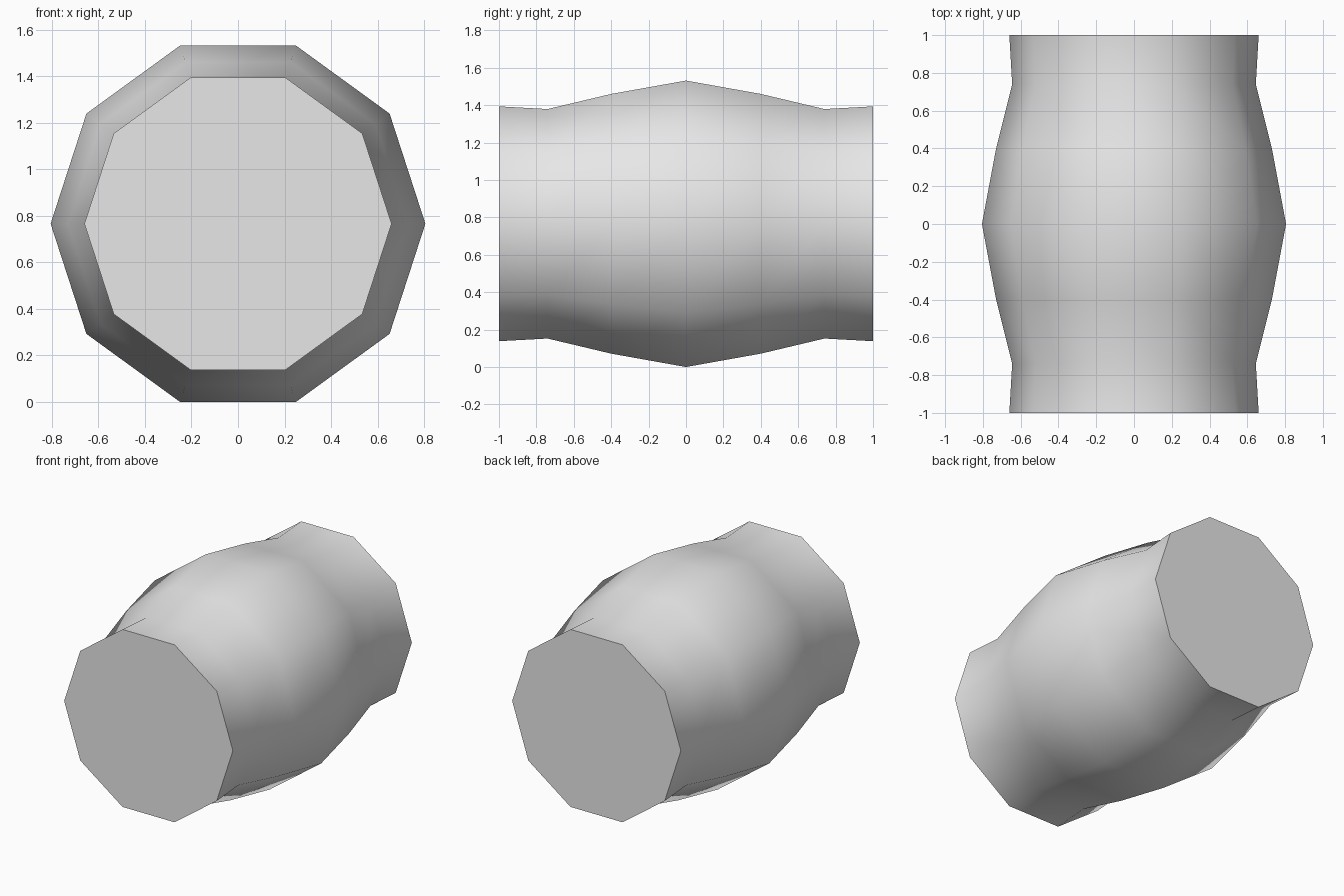
import bpy
import bmesh
from math import cos, sin, radians, tau

cube = bpy.data.objects.get("Cube")
if cube:
    bpy.data.objects.remove(cube, do_unlink=True)

SIDES = 10
# Half profile as (distance from middle, radius), mirrored along y
half = [(0.4, 0.73), (0.74, 0.645), (1.0, 0.66)]
profile = [(-y, r) for y, r in reversed(half)] + [(0, 0.805)] + half
center_z = 0.805 * sin(radians(72))

# Barrel body: ten-sided rings joined along y, closed by flat caps
bm = bmesh.new()
rings = []
for y, r in profile:
    rings.append([bm.verts.new((r * cos(tau * i / SIDES), y,
                                center_z + r * sin(tau * i / SIDES)))
                  for i in range(SIDES)])
for a, b in zip(rings, rings[1:]):
    for i in range(SIDES):
        j = (i + 1) % SIDES
        bm.faces.new((a[i], a[j], b[j], b[i]))
bm.faces.new(rings[0])
bm.faces.new(rings[-1])
bmesh.ops.recalc_face_normals(bm, faces=bm.faces)
mesh = bpy.data.meshes.new("barrel_body")
bm.to_mesh(mesh)
bm.free()

# Plain grey surface
grey = bpy.data.materials.new("light_grey")
grey.use_nodes = True
color = (0.8, 0.8, 0.8, 1)
grey.diffuse_color = color
for node in grey.node_tree.nodes:
    if node.type == 'BSDF_PRINCIPLED':
        node.inputs["Base Color"].default_value = color
mesh.materials.append(grey)

body = bpy.data.objects.new("barrel_body", mesh)
bpy.context.collection.objects.link(body)
bpy.ops.object.select_all(action='DESELECT')
body.select_set(True)
bpy.context.view_layer.objects.active = body

# Smooth sides, crisp cap edges
bpy.ops.object.shade_smooth_by_angle(angle=radians(50))
